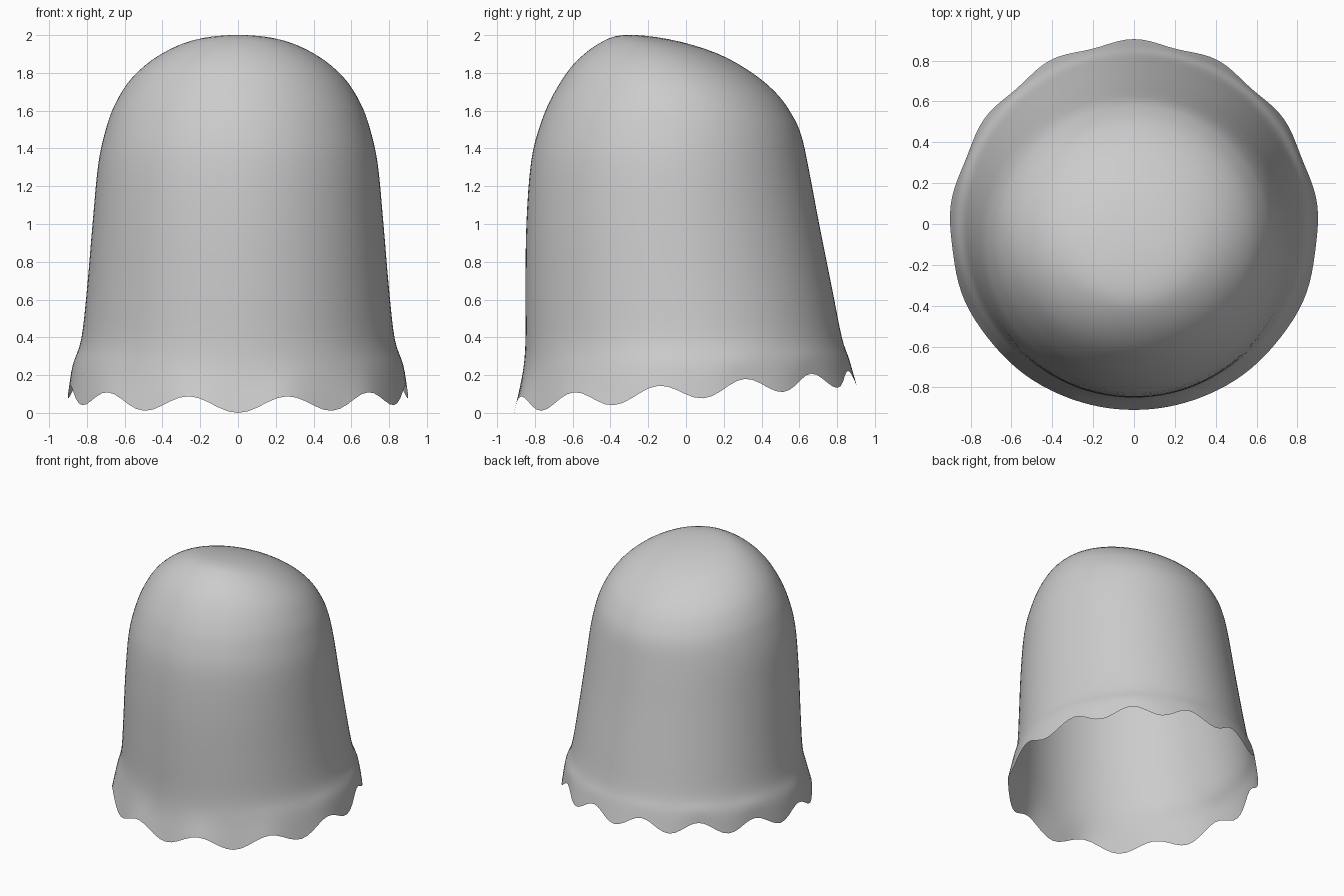
import bpy, bmesh
from math import sin, cos, pi, radians

if "Cube" in bpy.data.objects:
    bpy.data.objects.remove(bpy.data.objects["Cube"])

# Tilted section rings of the draped cloth, crown to hem:
# (front y, front z, back y, back z, half width, scallop amount)
RINGS = [
    (-0.09, 1.978, -0.09, 1.978, 0.0, 0),
    (-0.33, 2.0, 0.16, 1.905, 0.25, 0),
    (-0.47, 1.95, 0.35, 1.80, 0.43, 0),
    (-0.60, 1.84, 0.48, 1.69, 0.565, 0),
    (-0.70, 1.69, 0.56, 1.58, 0.65, 0),
    (-0.77, 1.53, 0.61, 1.47, 0.70, 0),
    (-0.82, 1.33, 0.648, 1.30, 0.74, 0),
    (-0.845, 1.0, 0.705, 1.0, 0.77, 0),
    (-0.85, 0.65, 0.775, 0.65, 0.80, 0),
    (-0.85, 0.38, 0.825, 0.40, 0.83, 0),
    (-0.865, 0.21, 0.865, 0.28, 0.878, 0.25),
    (-0.91, 0.0, 0.905, 0.14, 0.912, 1),
]
SEG, SUB, SCALLOPS = 120, 4, 12


def spline(p0, p1, p2, p3, t):
    return [0.5 * (2 * b + (c - a) * t + (2 * a - 5 * b + 4 * c - d) * t * t
                   + (3 * b - a - 3 * c + d) * t ** 3)
            for a, b, c, d in zip(p0, p1, p2, p3)]


def smooth_rings(rings):
    out, n = [], len(rings)
    for i in range(n - 1):
        p1, p2 = rings[i], rings[i + 1]
        # mirrored ring past the pole keeps the crown rounded
        p0 = rings[i - 1] if i else (p2[2], p2[3], p2[0], p2[1], -p2[4], 0)
        p3 = rings[i + 2] if i + 2 < n else [2 * b - a for a, b in zip(p1, p2)]
        out += [spline(p0, p1, p2, p3, k / SUB) for k in range(SUB)]
    return out + [list(rings[-1])]


def ring_point(ring, a):
    yf, zf, yb, zb, rx, w = ring
    ang = a + radians(6) * sin(a)              # scallops crowd toward the back
    back = (1 - cos(ang)) / 2
    wave = (1 - cos(SCALLOPS * a)) / 2         # 0 at points, 1 at arches
    squeeze = 1 - w * back * (0.025 * wave + 0.035 * sin(ang) ** 2 * back)
    x = rx * sin(ang) * squeeze
    mid, ry = (yf + yb) / 2, (yb - yf) / 2
    y = mid - ry * cos(ang) * squeeze
    z = zf + (zb - zf) * back + 0.085 * w * wave
    return x, y, z


# Open draped sheet
bm = bmesh.new()
rings = smooth_rings(RINGS)
pole = bm.verts.new(ring_point(rings[0], 0))
prev = None
for ring in rings[1:]:
    row = [bm.verts.new(ring_point(ring, 2 * pi * k / SEG)) for k in range(SEG)]
    for k in range(SEG):
        j = (k + 1) % SEG
        if prev is None:
            bm.faces.new((pole, row[k], row[j]))
        else:
            bm.faces.new((prev[k], row[k], row[j], prev[j]))
    prev = row
for f in bm.faces:
    f.smooth = True

mesh = bpy.data.meshes.new("draped_sheet")
bm.to_mesh(mesh)
bm.free()
bpy.context.collection.objects.link(bpy.data.objects.new("draped_sheet", mesh))
